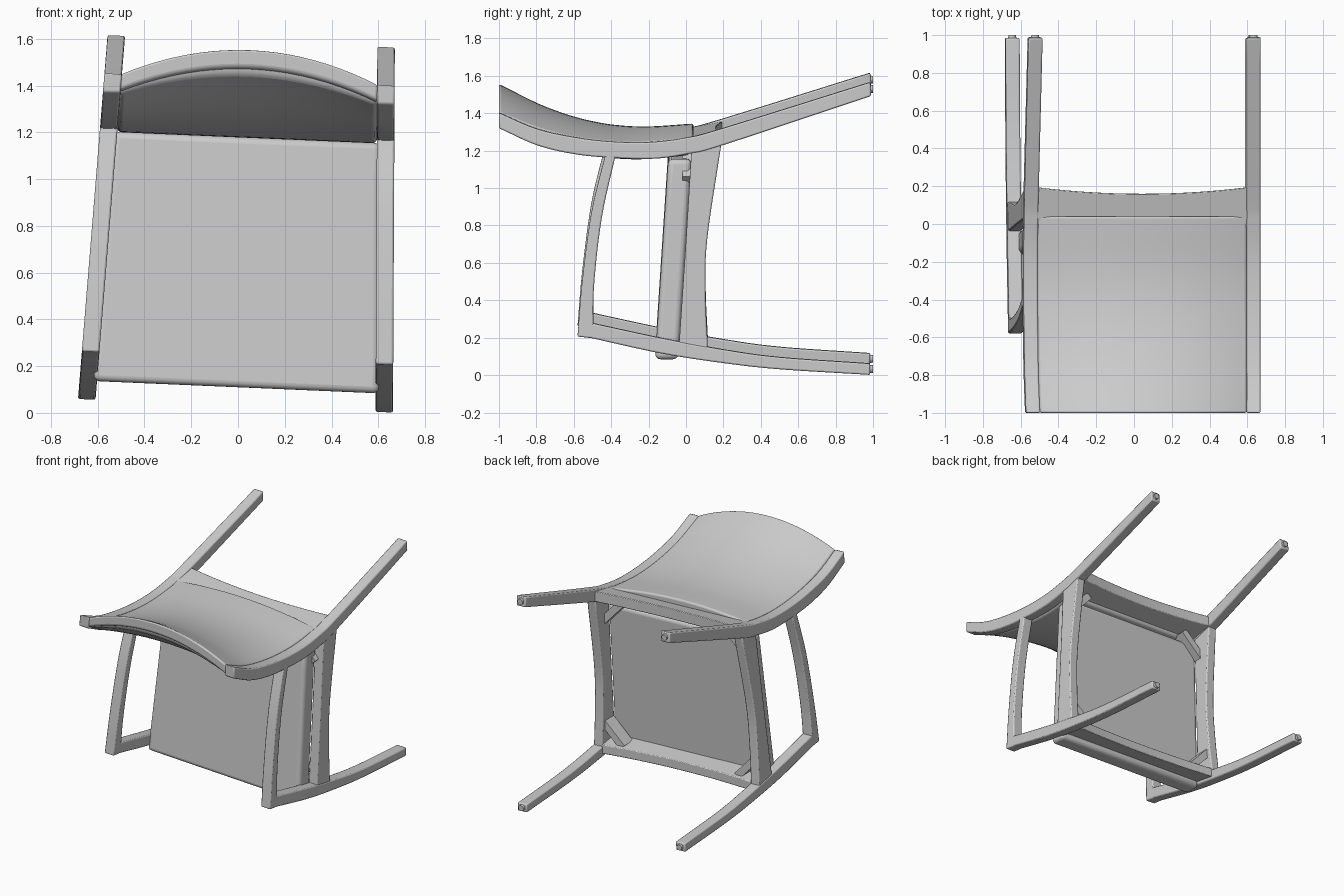
import bpy, bmesh, math
from mathutils import Matrix, Vector

if "Cube" in bpy.data.objects:
    bpy.data.objects.remove(bpy.data.objects["Cube"])

# The tipped chair rests slightly rolled: build symmetric, then roll everything
ROLL = Matrix.Translation((-0.012, 0, 0)) @ Matrix.Rotation(0.043, 4, 'Y')


def half(z):
    """Half distance between leg centres; the seat narrows towards the back."""
    return 0.638 - 0.038 * z


def spline(pts, n=6):
    """Catmull-Rom resampling of tuples of any length."""
    p = [Vector(q) for q in pts]
    p = [p[0] * 2 - p[1]] + p + [p[-1] * 2 - p[-2]]
    out = []
    for i in range(1, len(p) - 2):
        a, b, c, d = p[i - 1:i + 3]
        for k in range(n):
            t = k / n
            out.append(0.5 * (2 * b + (c - a) * t + (2 * a - 5 * b + 4 * c - d) * t * t
                              + (3 * b - a - 3 * c + d) * t ** 3))
    return out + [p[-2]]


def finish(name, bm, bevel, segs=2):
    bmesh.ops.recalc_face_normals(bm, faces=bm.faces)
    bm.transform(ROLL)
    me = bpy.data.meshes.new(name)
    bm.to_mesh(me)
    bm.free()
    ob = bpy.data.objects.new(name, me)
    bpy.context.collection.objects.link(ob)
    if bevel:
        m = ob.modifiers.new("bevel", 'BEVEL')
        m.width, m.segments, m.limit_method = bevel, segs, 'ANGLE'
        m.angle_limit = math.radians(40)
    return ob


def loft(name, rings, bevel=0.008, segs=2):
    """Closed solid skinned through matching cross-sections."""
    bm = bmesh.new()
    vs = [[bm.verts.new(c) for c in r] for r in rings]
    n = len(rings[0])
    for a, b in zip(vs, vs[1:]):
        for i in range(n):
            j = (i + 1) % n
            bm.faces.new((a[i], a[j], b[j], b[i]))
    bm.faces.new(vs[0])
    bm.faces.new(vs[-1])
    return finish(name, bm, bevel, segs)


def bar(name, side, edge_a, edge_b, thick=0.075, bevel=0.008):
    """Curved flat bar between two (y, z) edge curves on one side."""
    rings = []
    for (ya, za), (yb, zb) in zip(spline(edge_a), spline(edge_b)):
        t = thick / 2
        rings.append([(side * (half(za) - t), ya, za), (side * (half(za) + t), ya, za),
                      (side * (half(zb) + t), yb, zb), (side * (half(zb) - t), yb, zb)])
    loft(name, rings, bevel)


def foot(name, y, z, side):
    bm = bmesh.new()
    bmesh.ops.create_cone(bm, cap_ends=True, segments=16, radius1=0.024, radius2=0.02, depth=0.03,
                          matrix=Matrix.Translation((side * half(z), y, z))
                          @ Matrix.Rotation(-math.pi / 2, 4, 'X'))
    finish(name, bm, 0)


for side, tag in ((-1, "left"), (1, "right")):
    # Rear leg sweeping into the back upright
    bar(tag + "_rear_leg", side,
        [(-1, 1.348), (-.8, 1.258), (-.6, 1.21), (-.4, 1.19), (-.17, 1.185), (.02, 1.212), (.2, 1.258), (.99, 1.52)],
        [(-1, 1.43), (-.8, 1.345), (-.6, 1.3), (-.4, 1.276), (-.19, 1.273), (0, 1.297), (.19, 1.345), (.985, 1.593)])
    # Front leg
    bar(tag + "_front_leg", side,
        [(-.53, .232), (-.14, .146), (.2, .093), (.5, .06), (.985, .03)],
        [(-.51, .308), (-.13, .226), (.2, .165), (.5, .124), (.985, .09)])
    # Curved arm
    bar(tag + "_arm", side,
        [(-.58, .235), (-.555, .53), (-.505, .9), (-.43, 1.21)],
        [(-.495, .225), (-.492, .5), (-.45, .87), (-.375, 1.21)])
    # Seat side rail with scooped lower edge
    bar(tag + "_side_rail", side,
        [(-.04, .15), (-.02, .45), (.0, .75), (.03, 1.24)],
        [(.118, .15), (.105, .45), (.113, .75), (.19, 1.27)], 0.068)
    foot(tag + "_rear_foot", .985, 1.556, side)
    foot(tag + "_front_foot", .985, .06, side)
    # Diagonal corner blocks under the seat
    for end, z, s in (("front", .265, 1), ("back", 1.15, -1)):
        bm = bmesh.new()
        bmesh.ops.create_cube(bm, size=1, matrix=Matrix.Translation((side * (half(z) - .09), .03, z))
                              @ Matrix.Rotation(-side * s * math.pi / 4, 4, 'Y')
                              @ Matrix.Diagonal((.22, .1, .05, 1)))
        finish(tag + "_" + end + "_corner_block", bm, 0)


def cross_rail(name, y0, y1, dip, lo, hi, slope):
    """Rail across the seat with an arched lower edge."""
    rings = []
    for i in range(17):
        u = i / 8 - 1
        x, y = u * (half(lo) - .03), y1 - dip * (1 - u * u)
        e = slope * (y - y0)
        rings.append([(x, y0, lo), (x, y, lo + e), (x, y, hi + e), (x, y0, hi)])
    loft(name, rings, 0.005)


cross_rail("front_seat_rail", -.04, .115, .03, .15, .215, -.16)
cross_rail("back_seat_rail", -.02, .195, .035, 1.215, 1.29, .2)

# Seat cushion, rounded pad slightly tilted
rings = []
for i in range(9):
    t = i / 8
    z = .11 + t * 1.07
    w = half(z) - .022
    f, b = -.165 + .07 * t, -.042 + .072 * t
    rings.append([(-w, f, z), (w, f, z), (w, b, z), (-w, b, z)])
loft("seat_cushion", rings, 0.028, 4)


def back_panel(name, rows, bevel, segs):
    """Curved panel; rows hold y, side top, top bulge, side bottom, bottom bulge."""
    rings = []
    for y, t, tb, b, bb in spline(rows):
        w = half(t) - .034
        us = [i / 10 - 1 for i in range(21)]
        rings.append([(u * w, y, t + tb * (1 - u * u)) for u in us]
                     + [(u * w, y, b + bb * (1 - u * u)) for u in reversed(us)])
    loft(name, rings, bevel, segs)


back_panel("backrest_shell", [(-1, 1.43, .127, 1.362, .12), (-.75, 1.335, .1, 1.265, .09),
                              (-.5, 1.285, .072, 1.215, .06), (-.25, 1.272, .056, 1.2, .04),
                              (.04, 1.298, .045, 1.23, .03)], 0.012, 3)
back_panel("backrest_cushion", [(-.98, 1.40, .12, 1.345, .105), (-.75, 1.31, .08, 1.24, .05),
                                (-.5, 1.265, .05, 1.195, .012), (-.25, 1.25, .03, 1.178, 0),
                                (.02, 1.27, .02, 1.2, 0)], 0.02, 3)

# Smooth curves, crisp edges
for ob in bpy.context.collection.objects:
    ob.select_set(True)
    bpy.context.view_layer.objects.active = ob
bpy.ops.object.shade_smooth_by_angle(angle=math.radians(35))
